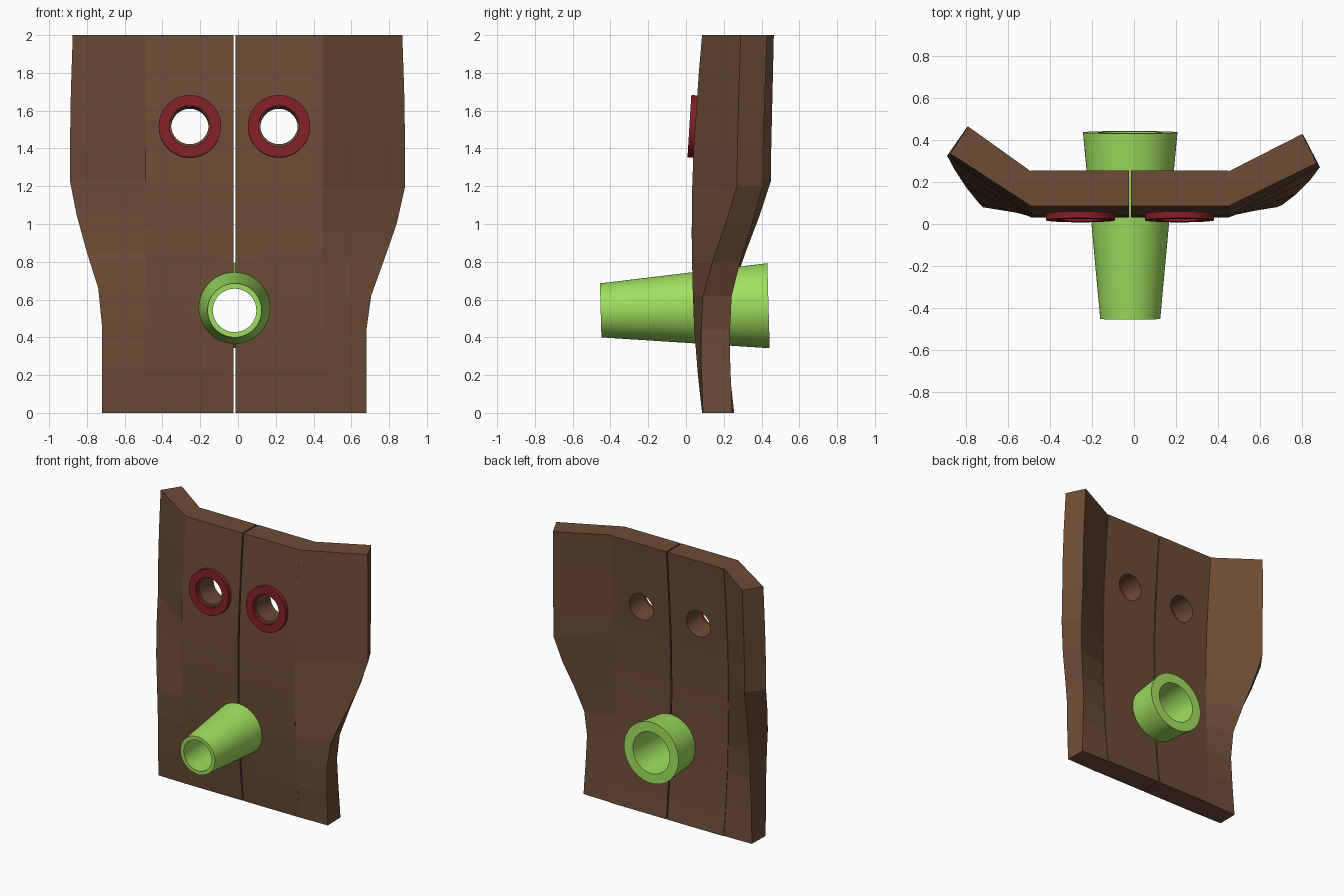
import bpy, bmesh, math
from mathutils import Vector

cube = bpy.data.objects.get("Cube")
if cube:
    bpy.data.objects.remove(cube, do_unlink=True)


def material(name, rgb):
    m = bpy.data.materials.new(name)
    m.use_nodes = True
    m.diffuse_color = (*rgb, 1)
    m.node_tree.nodes["Principled BSDF"].inputs["Base Color"].default_value = (*rgb, 1)
    return m


BROWN = material("brown wood", (0.15, 0.072, 0.036))
GREEN = material("bright green", (0.35, 0.74, 0.115))
RED = material("dark red", (0.22, 0.014, 0.018))


def finish(name, bm, mat):
    bmesh.ops.recalc_face_normals(bm, faces=bm.faces)
    mesh = bpy.data.meshes.new(name)
    bm.to_mesh(mesh)
    bm.free()
    ob = bpy.data.objects.new(name, mesh)
    bpy.context.collection.objects.link(ob)
    mesh.materials.append(mat)
    return ob


def loft(name, sections, mat):
    """Skin a stack of four-cornered sections and cap both ends."""
    bm = bmesh.new()
    rows = [[bm.verts.new(p) for p in s] for s in sections]
    for a, b in zip(rows, rows[1:]):
        for i in range(4):
            j = (i + 1) % 4
            bm.faces.new((a[i], a[j], b[j], b[i]))
    bm.faces.new(rows[0])
    bm.faces.new(rows[-1])
    return finish(name, bm, mat)


def lathe(name, profile, centre, tilt, mat, closed=True, n=64):
    """Turn a (radius, y) profile around the y axis; open profiles get caps."""
    bm = bmesh.new()
    loops = []
    for r, y in profile:
        loops.append([bm.verts.new((r * math.cos(2 * math.pi * k / n), y,
                                    r * math.sin(2 * math.pi * k / n))) for k in range(n)])
    pairs = list(zip(loops, loops[1:]))
    if closed:
        pairs.append((loops[-1], loops[0]))
    else:
        bm.faces.new(loops[0])
        bm.faces.new(loops[-1])
    for a, b in pairs:
        for k in range(n):
            j = (k + 1) % n
            bm.faces.new((a[k], a[j], b[j], b[k]))
    ob = finish(name, bm, mat)
    ob.location = centre
    ob.rotation_euler.x = math.radians(tilt)
    return ob


def activate(ob):
    bpy.ops.object.select_all(action='DESELECT')
    ob.select_set(True)
    bpy.context.view_layer.objects.active = ob


def smooth(ob):
    activate(ob)
    bpy.ops.object.shade_smooth_by_angle(angle=math.radians(30))


def cut(ob, cutter):
    activate(ob)
    mod = ob.modifiers.new("hole", 'BOOLEAN')
    mod.operation = 'DIFFERENCE'
    mod.solver = 'EXACT'
    mod.object = cutter
    bpy.ops.object.modifier_apply(modifier=mod.name)


# Bowed front surface of the boards, as (z, y)
BOW = [(0, .085), (.2, .063), (.45, .043), (.7, .034), (.95, .03),
       (1.2, .033), (1.4, .04), (1.6, .054), (1.8, .068), (2, .085)]
THICK = 0.17


def bow(z):
    for (z0, y0), (z1, y1) in zip(BOW, BOW[1:]):
        if z <= z1:
            return y0 + (y1 - y0) * (z - z0) / (z1 - z0)
    return BOW[-1][1]


# Two centre boards with a thin gap between them
def board(name, x0, x1):
    return loft(name, [[(x0, y, z), (x1, y, z), (x1, y + THICK, z), (x0, y + THICK, z)]
                       for z, y in BOW], BROWN)


right_board = board("right_board", -.49, -.023)
left_board = board("left_board", -.014, .45)


# Swept back side wings, rows of (z, outer x, outer front y)
def wing(name, inner_x, rows):
    side = 1 if inner_x > 0 else -1
    sections = []
    for z, x, y in rows:
        front = Vector((inner_x, bow(z), z))
        outer = Vector((x, y, z))
        d = (outer - front).normalized()
        back = outer + Vector((-d.y, d.x, 0)) * side * 0.155
        sections.append([front, outer, back, front + Vector((0, THICK - .005, 0))])
    return loft(name, sections, BROWN)


wing("right_wing", -.49, [
    (0, -.72, .09), (.25, -.72, .08), (.46, -.72, .08), (.66, -.74, .1), (.85, -.8, .175),
    (1.05, -.855, .26), (1.23, -.89, .325), (1.4, -.89, .325), (1.7, -.885, .33), (2, -.875, .335)])
wing("left_wing", .45, [
    (0, .68, .09), (.25, .68, .08), (.44, .68, .08), (.62, .705, .09), (.8, .77, .14),
    (1.0, .84, .21), (1.2, .885, .27), (1.4, .885, .272), (1.7, .88, .28), (2, .87, .29)])

# Tapered hollow snout
SNOUT = (-.018, -.007, .555)
snout = lathe("snout", [(.143, -.445), (.225, .444), (.152, .444), (.115, -.445)],
              SNOUT, 1.6, GREEN)
smooth(snout)
snout_cutter = lathe("snout_cutter", [(.135, -.45), (.215, .45)], SNOUT, 1.6, BROWN, closed=False)
cut(right_board, snout_cutter)
cut(left_board, snout_cutter)
cutters = [snout_cutter]

# Eye holes with flat rims
for side, x, plank in (("right", -.255, right_board), ("left", .217, left_board)):
    rim = lathe(side + "_eye_rim", [(.165, -.016), (.165, .02), (.108, .02), (.108, -.016)],
                (x, .034, 1.517), -3.5, RED)
    smooth(rim)
    cutter = lathe(side + "_eye_cutter", [(.099, -.3), (.099, .5)],
                   (x, .04, 1.522), -3.5, BROWN, closed=False)
    cut(plank, cutter)
    cutters.append(cutter)

for c in cutters:
    bpy.data.objects.remove(c, do_unlink=True)
for plank in (right_board, left_board):
    smooth(plank)
